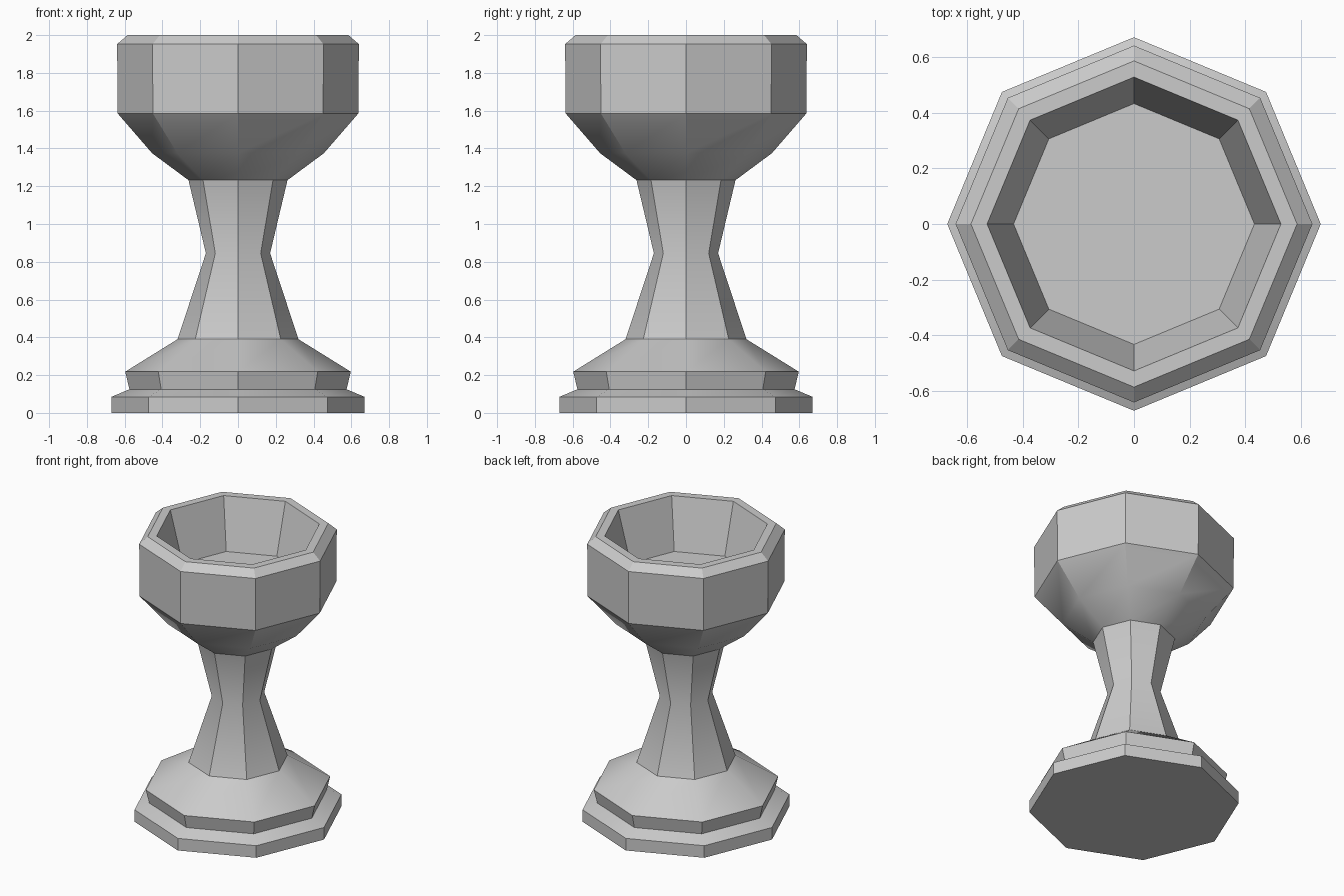
import bpy, bmesh
from math import cos, sin, pi, radians

if "Cube" in bpy.data.objects:
    bpy.data.objects.remove(bpy.data.objects["Cube"])

SIDES = 8


def lathe(name, profile):
    """Revolve (radius, height) points into a closed faceted solid."""
    bm = bmesh.new()
    rings = [[bm.verts.new((r * cos(2 * pi * i / SIDES), r * sin(2 * pi * i / SIDES), z))
              for i in range(SIDES)] for r, z in profile]
    for low, high in zip(rings, rings[1:]):
        for i in range(SIDES):
            j = (i + 1) % SIDES
            bm.faces.new((low[i], low[j], high[j], high[i]))
    bm.faces.new(rings[0][::-1])
    bm.faces.new(rings[-1])
    bmesh.ops.recalc_face_normals(bm, faces=bm.faces)
    mesh = bpy.data.meshes.new(name)
    bm.to_mesh(mesh)
    bm.free()
    obj = bpy.data.objects.new(name, mesh)
    bpy.context.collection.objects.link(obj)
    return obj


# Stepped foot
foot = [(0.67, 0), (0.67, 0.085), (0.575, 0.125), (0.597, 0.218)]
# Waisted stem
stem = [(0.32, 0.39), (0.17, 0.845), (0.262, 1.232)]
# Bowl outside, chamfered rim, then the inner wall down to a flat floor
bowl = [(0.455, 1.375), (0.637, 1.585), (0.64, 1.952), (0.585, 2.0),
        (0.527, 2.0), (0.432, 1.65)]

goblet = lathe("goblet", foot + stem + bowl)

# Soft shading on shallow slopes, crisp facets elsewhere
bpy.context.view_layer.objects.active = goblet
goblet.select_set(True)
bpy.ops.object.shade_smooth_by_angle(angle=radians(30))
